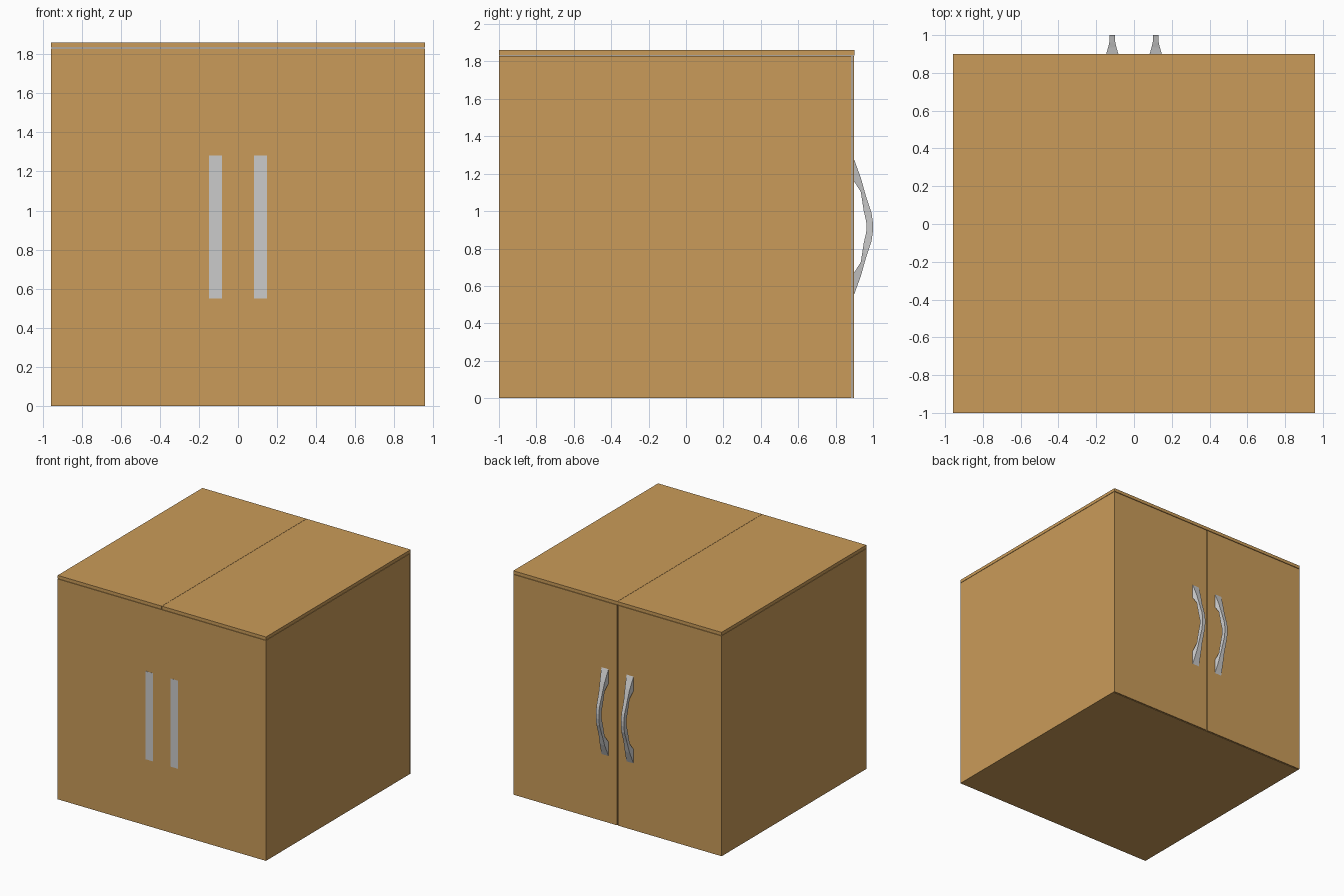
import bpy, bmesh

if "Cube" in bpy.data.objects:
    bpy.data.objects.remove(bpy.data.objects["Cube"])

wood = bpy.data.materials.new("wood")
wood.diffuse_color = (0.59, 0.33, 0.10, 1)
wood.use_nodes = True
wood.node_tree.nodes["Principled BSDF"].inputs["Base Color"].default_value = wood.diffuse_color


def finish(bm, name, mat=None):
    bmesh.ops.recalc_face_normals(bm, faces=bm.faces)
    me = bpy.data.meshes.new(name)
    bm.to_mesh(me)
    bm.free()
    if mat:
        me.materials.append(mat)
    ob = bpy.data.objects.new(name, me)
    bpy.context.collection.objects.link(ob)
    return ob


def box(name, lo, hi, mat=None):
    bm = bmesh.new()
    bmesh.ops.create_cube(bm, size=1)
    for v in bm.verts:
        v.co = [lo[i] + (v.co[i] + 0.5) * (hi[i] - lo[i]) for i in range(3)]
    return finish(bm, name, mat)


# Bowed handle: (outer y, outer z offset, inner y, inner z offset, half width)
HALF = [
    (0.897, 0.366, 0.897, 0.247, 0.033),
    (0.935, 0.262, 0.935, 0.187, 0.022),
    (0.960, 0.172, 0.950, 0.088, 0.016),
    (0.992, 0.075, 0.962, 0.035, 0.014),
    (1.000, 0.020, 0.966, 0.012, 0.014),
]


def handle(name, cx, cz=0.915):
    sections = [(s, 1) for s in HALF] + [(s, -1) for s in reversed(HALF)]
    bm = bmesh.new()
    rings = []
    for (oy, oz, iy, iz, w), k in sections:
        corners = [(-w, oy, oz), (w, oy, oz), (w, iy, iz), (-w, iy, iz)]
        rings.append([bm.verts.new((cx + x, y, cz + k * z)) for x, y, z in corners])
    for a, b in zip(rings, rings[1:]):
        for i in range(4):
            j = (i + 1) % 4
            bm.faces.new((a[i], a[j], b[j], b[i]))
    bm.faces.new(rings[0])
    bm.faces.new(rings[-1])
    return finish(bm, name)


# Cabinet carcass
box("cabinet_body", (-0.957, -1.0, 0), (0.957, 0.885, 1.83), wood)

for side, s in (("left", -1), ("right", 1)):
    # Half-width top panel and door, meeting at a narrow centre seam
    x0, x1 = sorted((s * 0.001, s * 0.957))
    box(side + "_top_panel", (x0, -1.0, 1.833), (x1, 0.9, 1.86), wood)
    x0, x1 = sorted((s * 0.004, s * 0.957))
    box(side + "_door", (x0, 0.889, 0), (x1, 0.899, 1.829), wood)
    # Handle on the door and flat strip on the opposite face
    cx = s * 0.115
    handle(side + "_handle", cx)
    box(side + "_front_strip", (cx - 0.033, -1.001, 0.549), (cx + 0.033, -0.999, 1.281))
